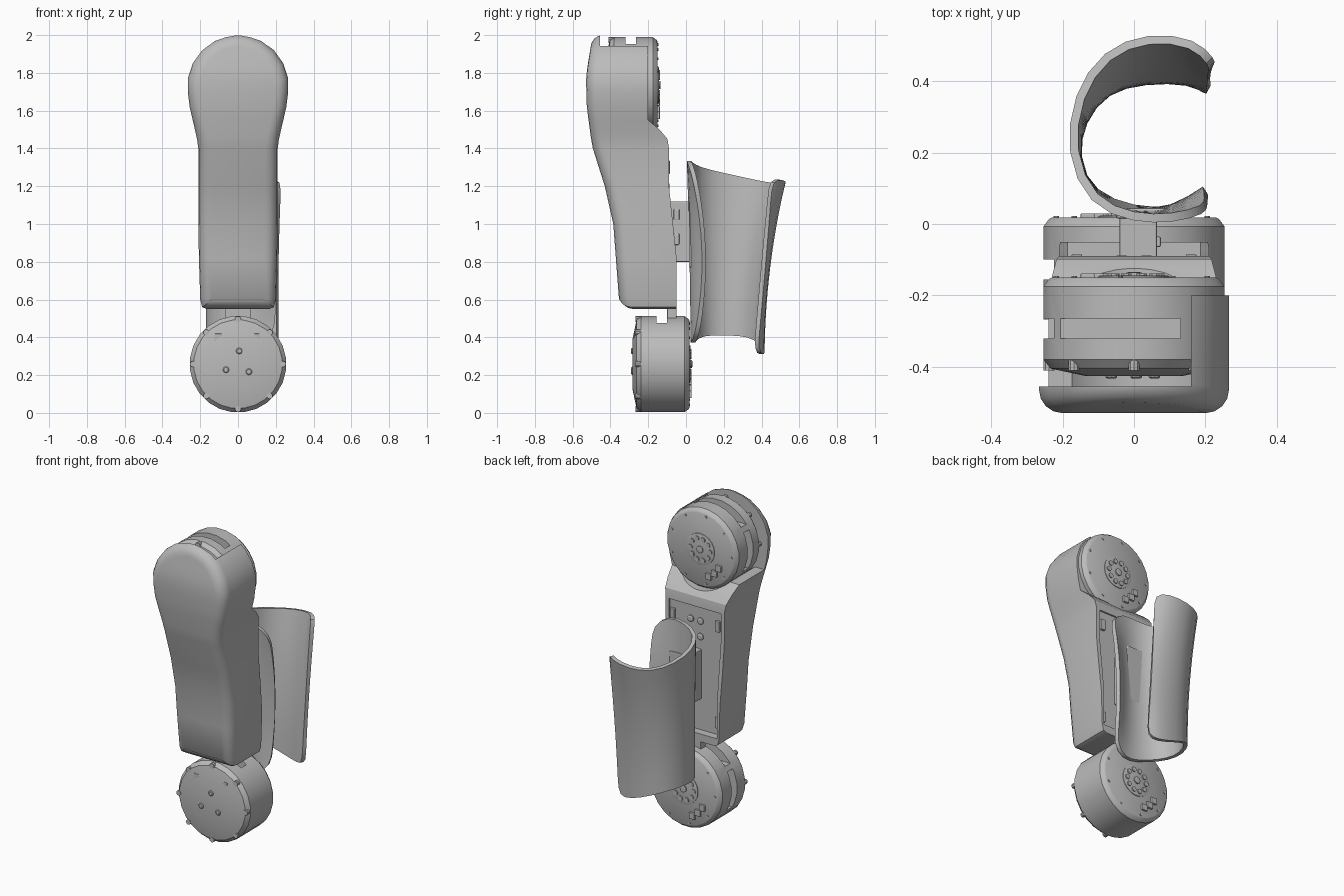
import bpy, bmesh, math
from mathutils import Vector

if "Cube" in bpy.data.objects:
    bpy.data.objects.remove(bpy.data.objects["Cube"], do_unlink=True)

GREY = (0.5, 0.5, 0.5, 1)
grey = bpy.data.materials.new("plain grey")
grey.use_nodes = True
grey.diffuse_color = GREY
grey.node_tree.nodes["Principled BSDF"].inputs["Base Color"].default_value = GREY


def activate(obj):
    bpy.ops.object.select_all(action="DESELECT")
    bpy.context.view_layer.objects.active = obj
    obj.select_set(True)


def smooth(obj, angle=30):
    activate(obj)
    bpy.ops.object.shade_smooth_by_angle(angle=math.radians(angle))


def finish(name, bm):
    bmesh.ops.recalc_face_normals(bm, faces=bm.faces)
    mesh = bpy.data.meshes.new(name)
    bm.to_mesh(mesh)
    bm.free()
    obj = bpy.data.objects.new(name, mesh)
    bpy.context.collection.objects.link(obj)
    mesh.materials.append(grey)
    return obj


def bridge(bm, rings, closed=True):
    rows = [[bm.verts.new(p) for p in ring] for ring in rings]
    n = len(rows[0])
    for a, b in zip(rows, rows[1:]):
        for i in range(n if closed else n - 1):
            j = (i + 1) % n
            bm.faces.new((a[i], a[j], b[j], b[i]))
    return rows


def lathe(name, profile, x, z, sides=24):
    """Turn (radius, y) points about an axis along y."""
    bm = bmesh.new()
    turn = [2 * math.pi * (k + 0.5) / sides for k in range(sides)]
    rows = bridge(bm, [[(x + r * math.cos(a), y, z + r * math.sin(a)) for a in turn]
                       for r, y in profile])
    bm.faces.new(rows[0])
    bm.faces.new(rows[-1])
    return finish(name, bm)


def box(name, low, high, bevel=0):
    bm = bmesh.new()
    bmesh.ops.create_cube(bm, size=1)
    lo, hi = Vector(low), Vector(high)
    for v in bm.verts:
        v.co = (lo + hi) / 2 + Vector(c * s for c, s in zip(v.co, hi - lo))
    if bevel:
        bmesh.ops.bevel(bm, geom=bm.edges[:], offset=bevel, segments=2, affect="EDGES", profile=0.5)
    return finish(name, bm)


def modify(obj, kind, **settings):
    mod = obj.modifiers.new(kind.lower(), kind)
    for key, value in settings.items():
        setattr(mod, key, value)
    activate(obj)
    bpy.ops.object.modifier_apply(modifier=mod.name)


def cut(obj, cutter):
    cutter.hide_render = True
    modify(obj, "BOOLEAN", operation="DIFFERENCE", solver="EXACT", object=cutter)
    bpy.data.objects.remove(cutter, do_unlink=True)


def lerp(table, z):
    for (z0, v0), (z1, v1) in zip(table, table[1:]):
        if z <= z1:
            return v0 + (v1 - v0) * (z - z0) / (z1 - z0)
    return table[-1][1]


# Limb cover: keyhole outline with a rounded front and a stepped back
HEAD = 1.735
outline = [(0.55, 0.165), (0.56, 0.19), (0.6, 0.2), (0.82, 0.207), (1, 0.21), (1.2, 0.21),
           (1.4, 0.21), (1.45, 0.217), (1.5, 0.228), (1.55, 0.24), (1.62, 0.256), (1.7, 0.266),
           (1.77, 0.266), (1.85, 0.24), (1.92, 0.19), (1.97, 0.125), (1.99, 0.07), (2, 0.02)]
front = [(0.55, -0.345), (0.6, -0.355), (1, -0.385), (1.2, -0.43), (1.42, -0.5),
         (1.6, -0.525), (1.8, -0.53), (2, -0.505)]
back = [(0.55, -0.05), (0.82, -0.05), (1.2, -0.09), (1.44, -0.09), (1.5, -0.14),
        (1.55, -0.2), (2, -0.2)]


def cover_ring(inset, depth):
    ends = [(0.55, -0.165)] + outline + [(2, -0.02)]
    half = []
    for i, (z, w) in enumerate(outline):
        tz, tw = ends[i + 2][0] - ends[i][0], ends[i + 2][1] - ends[i][1]
        size = math.hypot(tz, tw)
        x = max(w - inset * tz / size, 0.004)
        y = lerp(back, z) if depth is None else lerp(front, z) + depth
        half.append((x, y, z + inset * tw / size))
    return half + [(-x, y, z) for x, y, z in reversed(half)]


bm = bmesh.new()
R = 0.065
arcs = [math.radians(a) for a in (0, 22, 45, 68, 90)]
rows = bridge(bm, [cover_ring(0, None)] +
              [cover_ring(R * (1 - math.cos(a)), R * (1 - math.sin(a))) for a in arcs])
for row in (rows[0], rows[-1]):
    for i in range(len(outline) - 1):
        bm.faces.new((row[i], row[i + 1], row[-2 - i], row[-1 - i]))
cover = finish("limb_cover", bm)
cut(cover, lathe("head_cutter", [(0.254, -0.455), (0.254, 0.1)], 0, HEAD, 48))
cut(cover, box("opening_cutter", (-0.4, -0.455, 1.55), (0.16, 0.1, 2.1)))
cut(cover, box("panel_cutter", (-0.185, -0.1, 0.6), (0.185, 0.1, 1.39)))
smooth(cover)

# Back panel fittings
for x in (-0.035, 0.035):
    for z in (1.2, 1.3):
        lathe("panel_bolt", [(0.022, -0.105), (0.022, -0.092), (0.012, -0.088)], x, z, 12)
for x in (-0.16, 0.16):
    for z in (0.68, 1.3):
        box("panel_clip", (x - 0.015, -0.105, z - 0.035), (x + 0.015, -0.085, z + 0.035), 0.004)


# Drive units: slotted drum with bolted faces
def motor(name, z, rear, length, slot):
    nose = rear - length
    drum = lathe(name + "_drum", [(0.14, nose), (0.235, nose + 0.02), (0.256, nose + 0.045),
                                  (0.256, rear - 0.025), (0.24, rear - 0.004), (0.232, rear)], 0, z)
    cut(drum, box("slot_cutter", (-0.3, slot, z + 0.15), (0.13, slot + 0.055, z + 0.3)))
    cut(drum, box("slot_cutter", (-0.3, slot, z - 0.13), (-0.17, slot + 0.055, z + 0.12)))
    smooth(drum)
    smooth(lathe(name + "_hub", [(0.1, rear - 0.01), (0.1, rear + 0.004), (0.094, rear + 0.006)], 0, z))
    lathe(name + "_axle", [(0.022, rear), (0.022, rear + 0.014), (0.012, rear + 0.016)], 0, z, 12)
    for k in range(10):
        a = math.tau * k / 10
        lathe(name + "_hub_bolt", [(0.016, rear), (0.016, rear + 0.012)],
              0.07 * math.cos(a), z + 0.07 * math.sin(a), 8)
    for k in range(9):
        a = math.tau * (k + 0.5) / 9
        lathe(name + "_rim_bolt", [(0.008, rear - 0.01), (0.008, rear + 0.004)],
              0.218 * math.cos(a), z + 0.218 * math.sin(a), 8)
    for x, dz in ((-0.13, -0.09), (-0.1, -0.13), (-0.06, -0.16)):
        box(name + "_connector", (x - 0.02, rear - 0.01, z + dz - 0.02),
            (x + 0.02, rear + 0.012, z + dz + 0.02), 0.004)
    for k in range(3):
        a = math.radians(85 + 120 * k)
        lathe(name + "_nose_bolt", [(0.012, nose - 0.008), (0.017, nose - 0.004), (0.017, nose + 0.01)],
              0.07 * math.cos(a), z + 0.07 * math.sin(a), 10)
    for k in range(8):
        a = math.radians(90 + 45 * k)
        lathe(name + "_nose_rim_bolt", [(0.016, nose + 0.015), (0.016, nose + 0.05)],
              0.238 * math.cos(a), z + 0.238 * math.sin(a), 10)


motor("upper_motor", HEAD, -0.15, 0.275, -0.32)
motor("lower_motor", 0.258, 0.018, 0.3, -0.155)
for x in (-0.1, 0.09):
    box("lower_motor_lug", (x - 0.025, -0.275, 0.38), (x + 0.025, -0.255, 0.42), 0.005)

# Joint between cover and lower drive, and the cuff mount
box("ankle_bracket", (-0.07, -0.1, 0.48), (0.07, -0.05, 0.58), 0.005)
box("cuff_mount", (-0.04, -0.11, 0.8), (0.065, 0.02, 1.12), 0.005)
for z in (0.92, 1.05):
    box("mount_bolt", (0.06, -0.065, z - 0.03), (0.075, -0.035, z + 0.03), 0.005)

# Open cuff: three sections (x, y, z) blended from top to bottom
top = [(0.22, 0.45, 1.24), (0.17, 0.51, 1.235), (0.04, 0.525, 1.22), (-0.08, 0.48, 1.21),
       (-0.16, 0.36, 1.235), (-0.18, 0.2, 1.27), (-0.12, 0.06, 1.3), (0, 0.015, 1.33),
       (0.11, 0.015, 1.34), (0.2, 0.04, 1.27)]
middle = [(0.21, 0.41), (0.16, 0.43), (0.03, 0.44), (-0.08, 0.4), (-0.15, 0.31),
          (-0.17, 0.19), (-0.12, 0.07), (0, 0.02), (0.11, 0.035), (0.2, 0.095)]
bottom = [(0.21, 0.37, 0.33), (0.16, 0.405, 0.3), (0.03, 0.405, 0.34), (-0.08, 0.38, 0.39),
          (-0.15, 0.29, 0.41), (-0.17, 0.18, 0.41), (-0.12, 0.08, 0.41), (0, 0.035, 0.38),
          (0.11, 0.035, 0.36), (0.19, 0.06, 0.42)]


def cuff_point(t, a, m, b):
    blend = [(1 - t) * (1 - 2 * t) * p + 4 * t * (1 - t) * q + t * (2 * t - 1) * r
             for p, q, r in zip(a, m, b)]
    return (*blend, a[2] + (b[2] - a[2]) * t)


bm = bmesh.new()
bridge(bm, [[cuff_point(k / 8, a, m, b) for a, m, b in zip(top, middle, bottom)]
            for k in range(9)], closed=False)
cuff = finish("cuff", bm)
modify(cuff, "SUBSURF", levels=1)
modify(cuff, "SOLIDIFY", thickness=0.024, offset=0)
smooth(cuff, 40)
box("cuff_plate", (-0.05, 0.015, 0.77), (0.09, 0.045, 1.13), 0.006)
